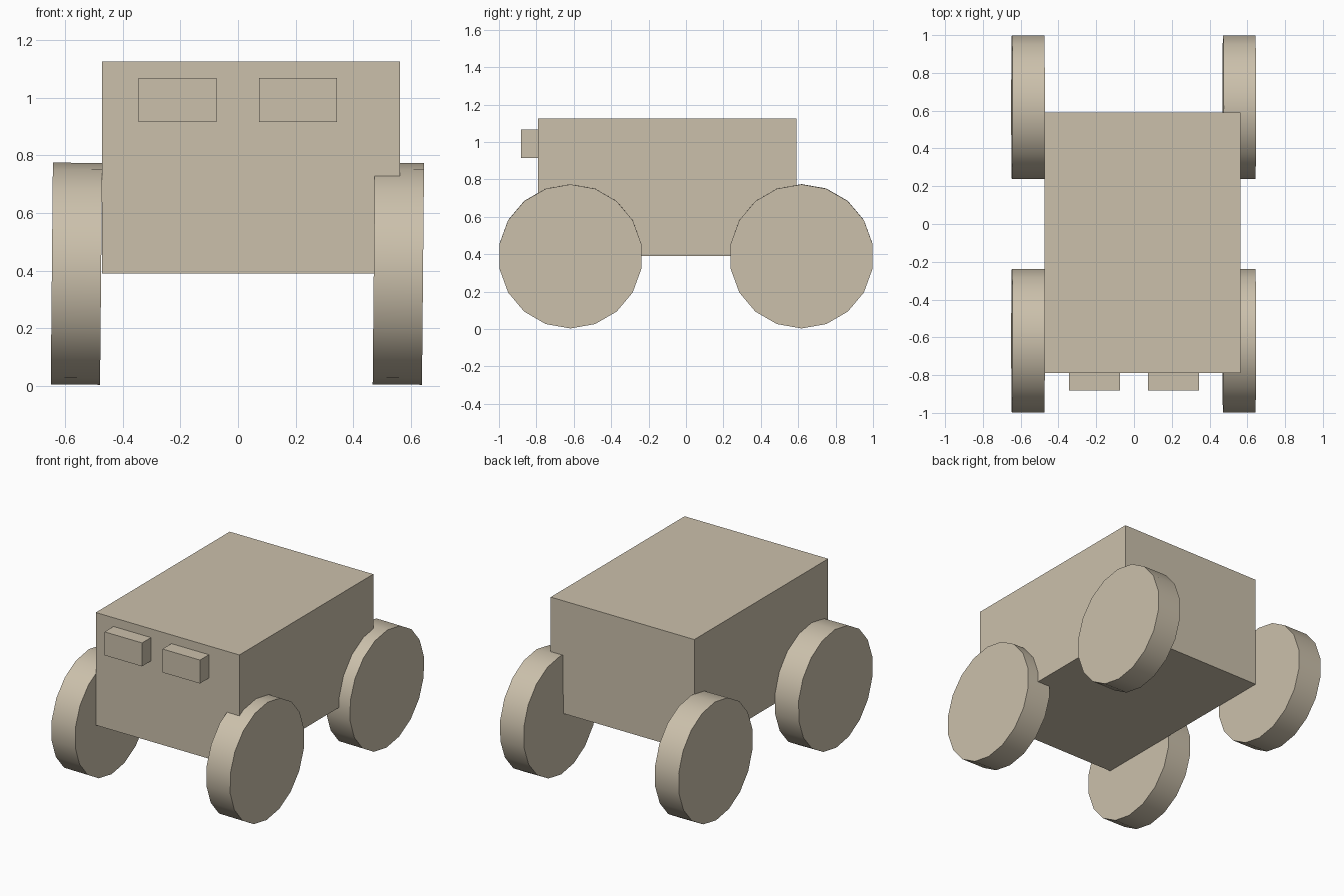
import bpy
import bmesh
from math import pi, radians
from mathutils import Matrix, Vector

default = bpy.data.objects.get("Cube")
if default:
    bpy.data.objects.remove(default, do_unlink=True)

# One sand colour for the whole vehicle
sand = bpy.data.materials.new("sand")
sand.use_nodes = True
colour = (0.60, 0.53, 0.41, 1)
sand.diffuse_color = colour
sand.node_tree.nodes["Principled BSDF"].inputs["Base Color"].default_value = colour


def add_object(name, bm):
    mesh = bpy.data.meshes.new(name)
    bm.to_mesh(mesh)
    bm.free()
    mesh.materials.append(sand)
    obj = bpy.data.objects.new(name, mesh)
    bpy.context.collection.objects.link(obj)
    return obj


def add_box(name, low, high):
    low, high = Vector(low), Vector(high)
    bm = bmesh.new()
    place = Matrix.Translation((low + high) / 2) @ Matrix.Diagonal((high - low).to_4d())
    bmesh.ops.create_cube(bm, size=1, matrix=place)
    return add_object(name, bm)


def add_wheel(name, x, y):
    bm = bmesh.new()
    # Axle runs along x with a slight lean; a rim corner points straight up
    turn = Matrix.Rotation(pi / 2 + 0.0095, 4, "Y") @ Matrix.Rotation(pi / 2, 4, "Z")
    bmesh.ops.create_cone(bm, cap_ends=True, segments=18, radius1=0.385,
                          radius2=0.385, depth=0.171,
                          matrix=Matrix.Translation((x, y, 0.389)) @ turn)
    obj = add_object(name, bm)
    bpy.ops.object.select_all(action="DESELECT")
    obj.select_set(True)
    bpy.context.view_layer.objects.active = obj
    bpy.ops.object.shade_smooth_by_angle(angle=radians(30))


# Body
add_box("body", (-0.473, -0.79, 0.39), (0.563, 0.59, 1.125))

# Headlights
for side, x in (("right", -0.21), ("left", 0.208)):
    add_box(side + "_headlight", (x - 0.135, -0.882, 0.915), (x + 0.135, -0.79, 1.068))

# Wheels
for side, x in (("right", -0.561), ("left", 0.557)):
    for end, y in (("front", -0.618), ("back", 0.618)):
        add_wheel(f"{end}_{side}_wheel", x, y)
